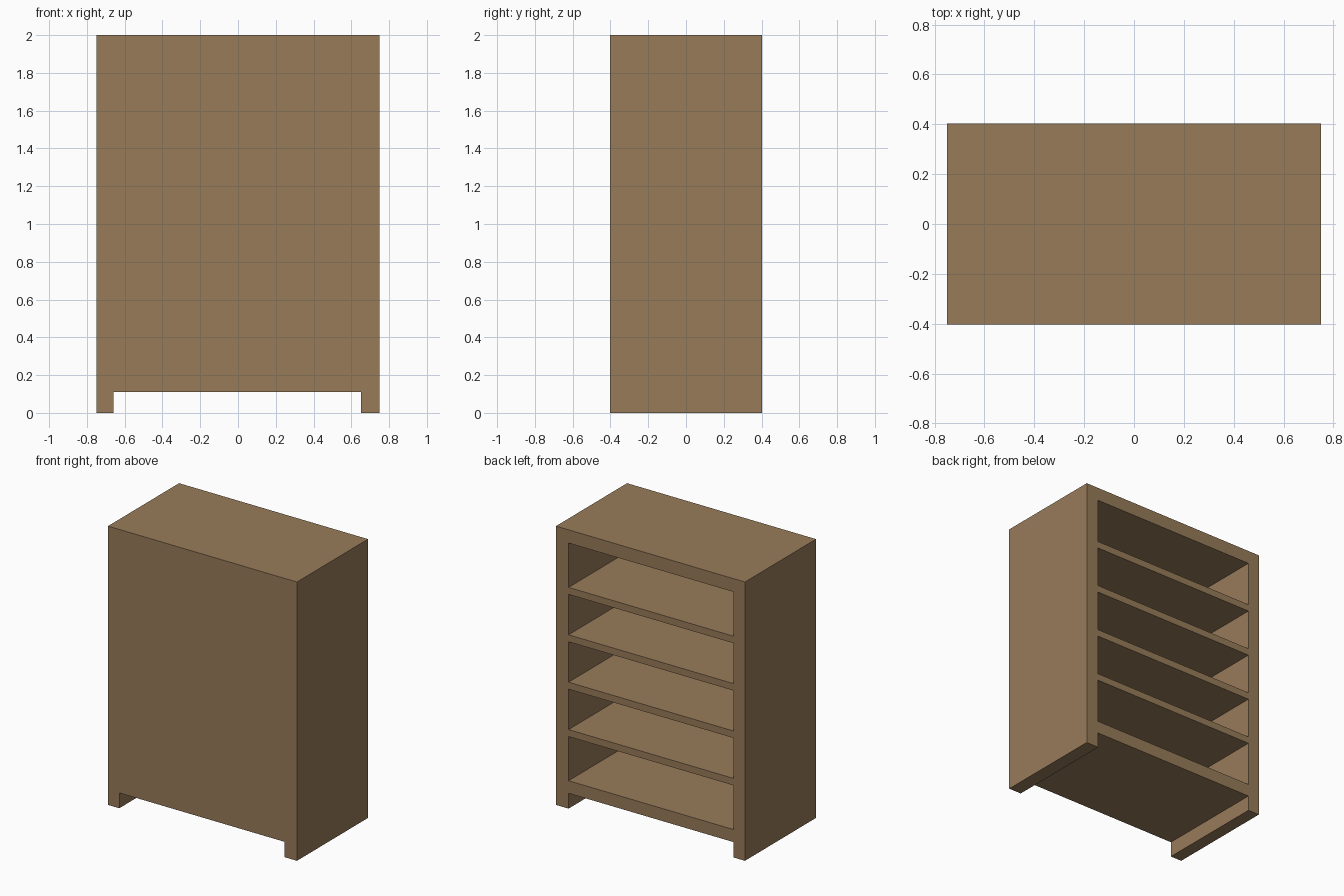
import bpy
import bmesh
from mathutils import Matrix, Vector

if "Cube" in bpy.data.objects:
    bpy.data.objects.remove(bpy.data.objects["Cube"])

HALF_W, HALF_D, HEIGHT = 0.75, 0.403, 2.0
IN_LEFT, IN_RIGHT = -0.66, 0.65     # inner faces of the two sides
FLOOR_Z, FLOOR_TOP, CEILING = 0.11, 0.20, 1.905
FRONT_PANEL = 0.06
SHELF, PITCH, FIRST_SHELF = 0.05, 0.34, 0.517
SHELVES = 4


def add_box(bm, lo, hi):
    lo, hi = Vector(lo), Vector(hi)
    matrix = Matrix.Translation((lo + hi) / 2) @ Matrix.Diagonal((*(hi - lo), 1))
    bmesh.ops.create_cube(bm, size=1, matrix=matrix)


def make_object(name, boxes):
    bm = bmesh.new()
    for lo, hi in boxes:
        add_box(bm, lo, hi)
    mesh = bpy.data.meshes.new(name)
    bm.to_mesh(mesh)
    bm.free()
    obj = bpy.data.objects.new(name, mesh)
    bpy.context.collection.objects.link(obj)
    return obj


# Solid cabinet block
cabinet = make_object("shelf_cabinet", [((-HALF_W, -HALF_D, 0), (HALF_W, HALF_D, HEIGHT))])
wood = bpy.data.materials.new("wood")
wood.diffuse_color = (0.314, 0.198, 0.102, 1)
wood.use_nodes = True
wood.node_tree.nodes["Principled BSDF"].inputs["Base Color"].default_value = wood.diffuse_color
cabinet.data.materials.append(wood)

# Gap between the feet, running front to back
cuts = [((IN_LEFT, -1, -0.5), (IN_RIGHT, 1, FLOOR_Z))]

# Compartments between the shelves, open at the back
bottoms = [FLOOR_TOP] + [FIRST_SHELF + SHELF + i * PITCH for i in range(SHELVES)]
tops = [FIRST_SHELF + i * PITCH for i in range(SHELVES)] + [CEILING]
for z0, z1 in zip(bottoms, tops):
    cuts.append(((IN_LEFT, -HALF_D + FRONT_PANEL, z0), (IN_RIGHT, 1, z1)))

cutter = make_object("opening_cutter", cuts)
cutter.hide_render = True

# Carve the openings, then drop the cutter
mod = cabinet.modifiers.new("openings", 'BOOLEAN')
mod.operation = 'DIFFERENCE'
mod.solver = 'EXACT'
mod.object = cutter
bpy.context.view_layer.objects.active = cabinet
bpy.ops.object.modifier_apply(modifier=mod.name)
bpy.data.objects.remove(cutter, do_unlink=True)
